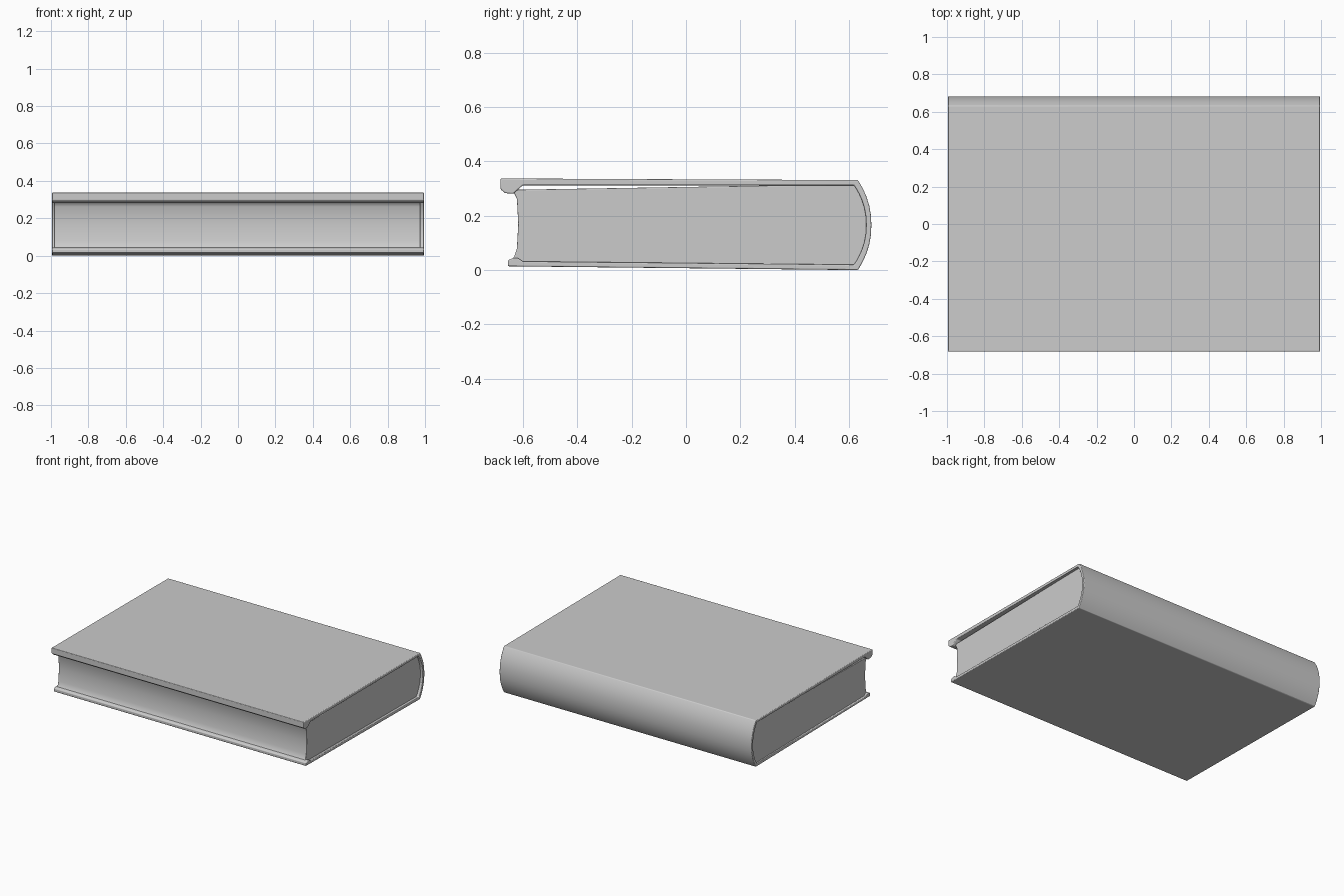
import bpy, bmesh, math

if "Cube" in bpy.data.objects:
    bpy.data.objects.remove(bpy.data.objects["Cube"])

def extrude_profile(name, pts, x0, x1, bevel):
    """Extrude a closed (y, z) outline along x and round its edges."""
    bm = bmesh.new()
    a = [bm.verts.new((x0, y, z)) for y, z in pts]
    b = [bm.verts.new((x1, y, z)) for y, z in pts]
    n = len(pts)
    bm.faces.new(a)
    bm.faces.new(b[::-1])
    for i in range(n):
        j = (i + 1) % n
        bm.faces.new((a[i], b[i], b[j], a[j]))
    bmesh.ops.recalc_face_normals(bm, faces=bm.faces)
    me = bpy.data.meshes.new(name)
    bm.to_mesh(me)
    bm.free()
    ob = bpy.data.objects.new(name, me)
    bpy.context.collection.objects.link(ob)
    mod = ob.modifiers.new("round_edges", 'BEVEL')
    mod.width = bevel
    mod.segments = 3
    mod.limit_method = 'ANGLE'
    mod.angle_limit = math.radians(40)
    bpy.ops.object.select_all(action='DESELECT')
    bpy.context.view_layer.objects.active = ob
    ob.select_set(True)
    bpy.ops.object.shade_smooth_by_angle(angle=math.radians(45))
    return ob

def arc(y0, depth, z0, z1, power, steps=14):
    """Bulging curve from z0 to z1, deepest at mid height."""
    out = []
    for i in range(steps + 1):
        t = -math.cos(math.pi * i / steps)
        out.append((y0 + depth * (1 - abs(t) ** power),
                    (z0 + z1) / 2 + t * (z1 - z0) / 2))
    return out

# Cover: bottom board, rounded spine and top board as one wrapped C section
outer = [(-0.655, 0.014)] + arc(0.632, 0.05, 0.0, 0.331, 2.2) + [(-0.682, 0.337)]
inner = [(-0.682, 0.297), (-0.665, 0.283), (-0.635, 0.281), (-0.60, 0.312)]
inner += arc(0.618, 0.045, 0.02, 0.312, 2.2)[::-1]
inner += [(-0.60, 0.032), (-0.62, 0.045), (-0.635, 0.045), (-0.655, 0.036)]
extrude_profile("cover", outer + inner, -0.995, 0.995, 0.006)

# Page block: slightly recessed, with a hollow fore edge
fore_edge = [(-0.655, 0.295), (-0.632, 0.283), (-0.622, 0.262), (-0.617, 0.17),
             (-0.622, 0.08), (-0.632, 0.05), (-0.645, 0.03)]
pages = fore_edge + arc(0.622, 0.048, 0.015, 0.316, 2.2)
extrude_profile("page_block", pages, -0.983, 0.975, 0.004)
